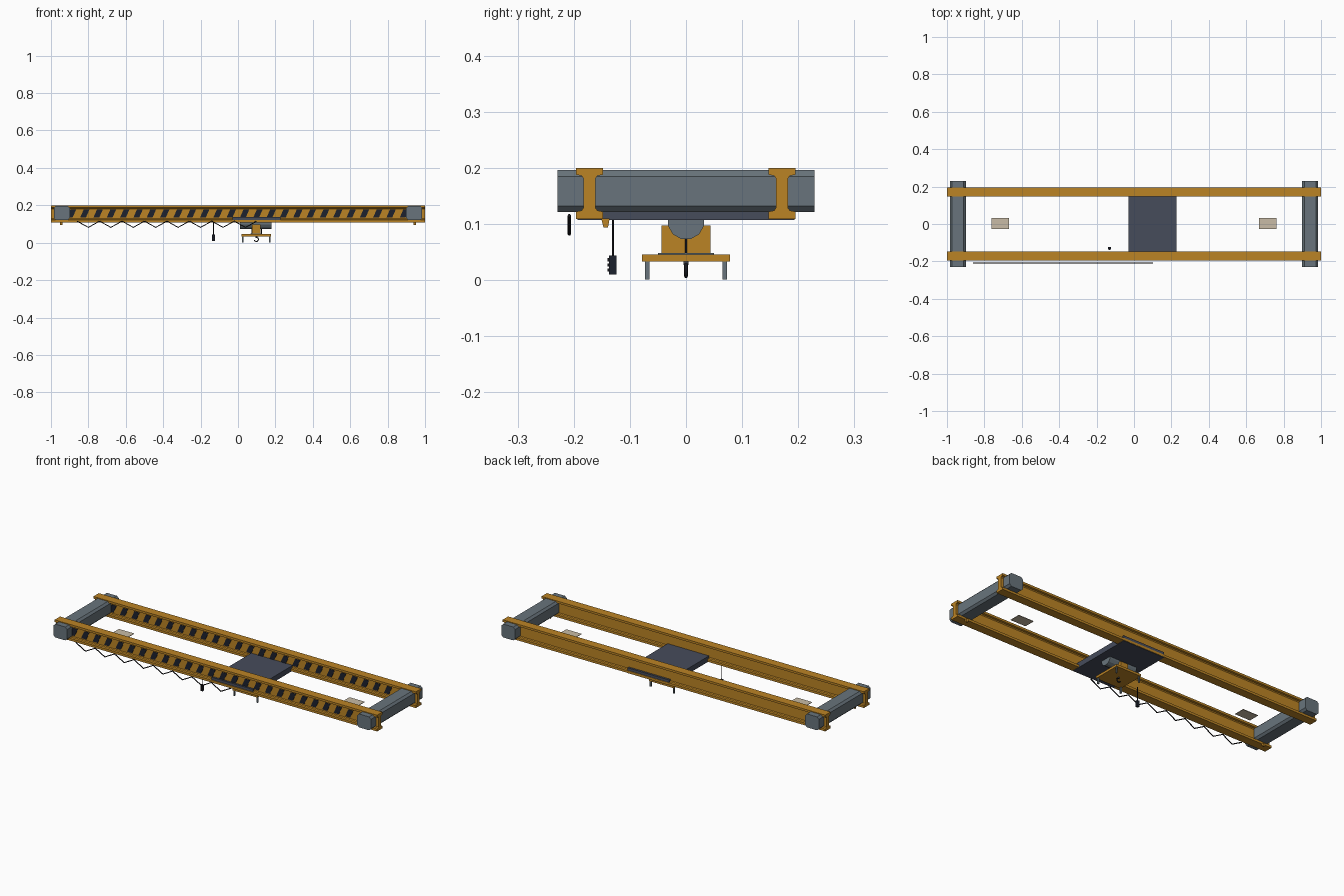
import bpy, math
from mathutils import Vector

cube = bpy.data.objects.get("Cube")
if cube:
    bpy.data.objects.remove(cube, do_unlink=True)


def material(name, r, g, b):
    m = bpy.data.materials.new(name)
    m.use_nodes = True
    m.diffuse_color = (r, g, b, 1)
    m.node_tree.nodes["Principled BSDF"].inputs["Base Color"].default_value = (r, g, b, 1)
    return m


ORANGE = material("safety orange", 0.50, 0.23, 0.018)
STEEL = material("steel grey", 0.14, 0.175, 0.20)
SLATE = material("slate", 0.061, 0.072, 0.105)
NAVY = material("stripe navy", 0.012, 0.015, 0.026)
BLACK = material("cable black", 0.008, 0.008, 0.011)
CREAM = material("cream", 0.58, 0.50, 0.38)


def mesh_object(name, verts, faces, mat):
    me = bpy.data.meshes.new(name)
    me.from_pydata(verts, [], faces)
    me.materials.append(mat)
    ob = bpy.data.objects.new(name, me)
    bpy.context.collection.objects.link(ob)
    return ob


def prism(name, profile, axis, lo, hi, mat):
    """Extrude a closed 2D profile along x (profile in y,z) or y (profile in x,z)."""
    n = len(profile)
    if axis == "x":
        verts = [(t, a, b) for t in (lo, hi) for a, b in profile]
    else:
        verts = [(a, t, b) for t in (hi, lo) for a, b in profile]
    faces = [(i, (i + 1) % n, n + (i + 1) % n, n + i) for i in range(n)]
    faces += [tuple(reversed(range(n))), tuple(range(n, 2 * n))]
    return mesh_object(name, verts, faces, mat)


def box(name, x, y, z, mat):
    return prism(name, [(y[0], z[0]), (y[1], z[0]), (y[1], z[1]), (y[0], z[1])],
                 "x", x[0], x[1], mat)


def tube(name, points, radius, mat):
    cu = bpy.data.curves.new(name, "CURVE")
    cu.dimensions = "3D"
    cu.bevel_depth = radius
    cu.bevel_resolution = 1
    cu.use_fill_caps = True
    sp = cu.splines.new("POLY")
    sp.points.add(len(points) - 1)
    for p, co in zip(sp.points, points):
        p.co = (*co, 1)
    cu.materials.append(mat)
    ob = bpy.data.objects.new(name, cu)
    bpy.context.collection.objects.link(ob)
    return ob


# Main girders: I-beam section with sloped web joints
half = [(0.024, 0.109), (0.024, 0.122), (0.014, 0.124), (0.0105, 0.129),
        (0.0105, 0.181), (0.014, 0.186), (0.024, 0.188), (0.024, 0.2)]
section = half + [(-a, b) for a, b in reversed(half)]
STRIPES, PITCH = 26, 0.0712
for label, y in (("front", -0.172), ("back", 0.171)):
    prism(label + "_girder", [(y + a, b) for a, b in section], "x", -1, 1, ORANGE)
    # Hazard stripes on the front face of each web
    for i in range(STRIPES):
        x = (i - (STRIPES - 1) / 2) * PITCH
        prism(f"{label}_stripe_{i + 1}",
              [(x - 0.025, 0.135), (x + 0.006, 0.135), (x + 0.025, 0.178), (x - 0.006, 0.178)],
              "y", y - 0.0125, y - 0.0095, NAVY)

# End trucks: long boxes with chamfered edges
for label, s in (("right", -1), ("left", 1)):
    w, c, z0, z1 = 0.0425, 0.011, 0.121, 0.196
    cx = s * 0.942
    prof = [(cx - w + c, z0), (cx + w - c, z0), (cx + w, z0 + c), (cx + w, z1 - c),
            (cx + w - c, z1), (cx - w + c, z1), (cx - w, z1 - c), (cx - w, z0 + c)]
    prism(label + "_end_truck", prof, "y", -0.229, 0.229, STEEL)
    # Small tapered stop below the front girder
    prism(label + "_stop", [(-0.147, 0.094), (-0.139, 0.094), (-0.136, 0.11), (-0.151, 0.11)],
          "x", s * 0.945 - 0.006, s * 0.945 + 0.006, ORANGE)
    # Thin plate in the open bay
    box(label + "_bay_plate", (s * 0.715 - 0.047, s * 0.715 + 0.047), (-0.028, 0.033),
        (0.122, 0.125), CREAM)

# Trolley platform and hoist drum
box("trolley_platform", (-0.03, 0.227), (-0.193, 0.193), (0.107, 0.137), SLATE)
drum = [(0.033 * math.cos(a), 0.105 + 0.033 * math.sin(a))
        for a in (math.tau * (i + 0.5) / 12 for i in range(12))]
prism("hoist_drum", drum, "x", 0.01, 0.18, STEEL)

# Hoist block and spreader
CX = 0.098
box("hoist_block", (CX - 0.023, CX + 0.023), (-0.044, 0.044), (0.047, 0.097), ORANGE)
box("block_base", (CX - 0.03, CX + 0.03), (-0.05, 0.05), (0.045, 0.0485), STEEL)
box("spreader", (CX - 0.078, CX + 0.078), (-0.078, 0.078), (0.033, 0.046), ORANGE)
for sx in (-1, 1):
    tube("hoist_rope", [(CX + sx * 0.027, 0, 0.046), (CX + sx * 0.027, 0, 0.08)], 0.0025, BLACK)
    for sy in (-1, 1):
        x, y = CX + sx * 0.072, sy * 0.069
        box("spreader_leg", (x - 0.004, x + 0.004), (y - 0.004, y + 0.004), (0.001, 0.034), STEEL)

# Hook: shank leading into an open arc
R = 0.011
arc = [(CX + R * math.cos(a), 0, 0.0175 + R * math.sin(a))
       for a in (math.radians(90 - 25 * i) for i in range(-1, 11))]
tube("hook_shank", [(CX, 0, 0.035), (CX, 0, 0.027)], 0.005, SLATE)
tube("hook", arc, 0.0032, BLACK)

# Festoon cable: zigzag under the front girder
LOOPS = 8
step = 0.96 / (2 * LOOPS)
tube("festoon_cable", [(-0.86 + i * step, -0.208, 0.082 if i % 2 else 0.115)
                       for i in range(2 * LOOPS + 1)], 0.003, BLACK)

# Pendant control: cord, handset, buttons
PX, PY = -0.131, -0.13
tube("pendant_cord", [(PX, PY, 0.122), (PX, PY, 0.04)], 0.0017, BLACK)
box("pendant_handset", (PX - 0.007, PX + 0.007), (PY - 0.007, PY + 0.006), (0.01, 0.044), NAVY)
for i in range(3):
    z = 0.018 + i * 0.009
    box("pendant_button", (PX - 0.003, PX + 0.003), (PY - 0.01, PY - 0.006), (z - 0.003, z + 0.003), BLACK)
